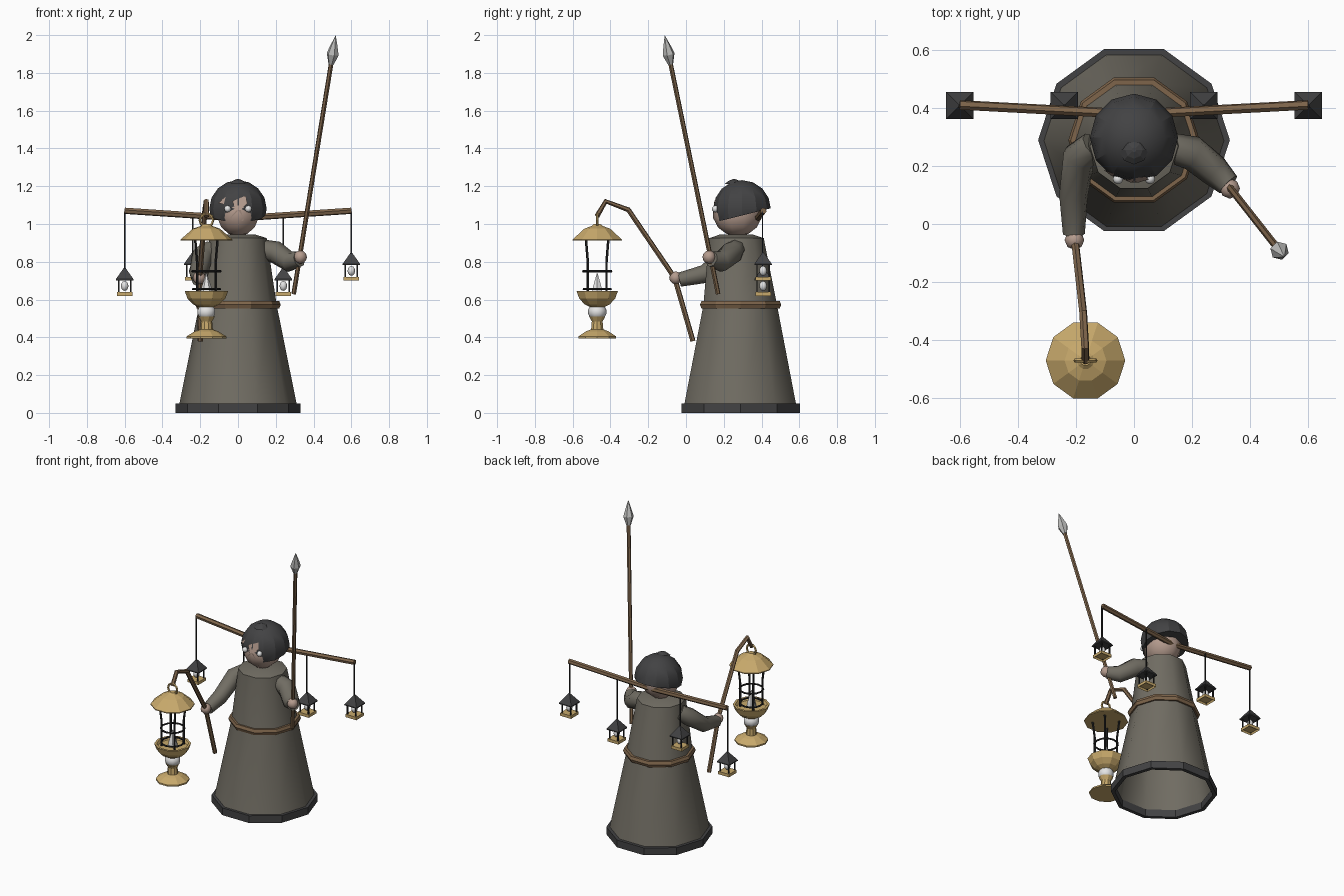
import bpy, bmesh, math
from mathutils import Vector, Matrix

if "Cube" in bpy.data.objects:
    bpy.data.objects.remove(bpy.data.objects["Cube"])

def material(name, r, g, b):
    m = bpy.data.materials.new(name)
    m.diffuse_color = (r, g, b, 1)
    m.use_nodes = True
    m.node_tree.nodes["Principled BSDF"].inputs["Base Color"].default_value = m.diffuse_color
    return m

ROBE = material("robe_grey", .165, .153, .125)
DARK = material("charcoal", .055, .055, .057)
IRON = material("black_iron", .02, .02, .02)
WOOD = material("wood_brown", .21, .13, .07)
GOLD = material("brass", .58, .40, .15)
SKIN = material("skin", .46, .33, .27)
WHITE = material("white_glass", .78, .78, .78)
STEEL = material("steel", .50, .50, .49)

def finish(name, bm, mat, angle=0):
    """Turn a bmesh into an object; edges flatter than the angle are smoothed."""
    bmesh.ops.recalc_face_normals(bm, faces=bm.faces)
    for f in bm.faces:
        f.smooth = angle > 0
    for e in bm.edges:
        e.smooth = len(e.link_faces) == 2 and e.calc_face_angle(0) < math.radians(angle)
    me = bpy.data.meshes.new(name)
    bm.to_mesh(me)
    bm.free()
    me.materials.append(mat)
    ob = bpy.data.objects.new(name, me)
    bpy.context.collection.objects.link(ob)
    return ob

def skin_rings(name, rings, mat, angle=0, caps=(True, True), loop=False):
    bm = bmesh.new()
    rows = [[bm.verts.new(p) for p in ring] for ring in rings]
    n = len(rows[0])
    pairs = list(zip(rows, rows[1:])) + ([(rows[-1], rows[0])] if loop else [])
    for a, b in pairs:
        for i in range(n):
            j = (i + 1) % n
            bm.faces.new((a[i], a[j], b[j], b[i]))
    if not loop:
        for cap, row in zip(caps, (rows[0], rows[-1])):
            if cap:
                bm.faces.new(row)
    return finish(name, bm, mat, angle)

def lathe(name, centre, profile, mat, n=10, angle=0, caps=(True, True), loop=False, phase=0):
    """Profile points are (radius, z) or (radius, z, y shift)."""
    cx, cy, cz = centre
    rings = []
    for p in profile:
        dy = p[2] if len(p) > 2 else 0
        rings.append([(cx + p[0] * math.cos(phase + math.tau * i / n),
                       cy + dy + p[0] * math.sin(phase + math.tau * i / n),
                       cz + p[1]) for i in range(n)])
    return skin_rings(name, rings, mat, angle, caps, loop)

def tube(name, path, radii, mat, n=6, angle=0):
    pts = [Vector(p) for p in path]
    if not isinstance(radii, (list, tuple)):
        radii = [radii] * len(pts)
    dirs = [(b - a).normalized() for a, b in zip(pts, pts[1:])]
    rings, prev, u = [], dirs[0], dirs[0].orthogonal().normalized()
    for i, p in enumerate(pts):
        t = (dirs[max(i - 1, 0)] + dirs[min(i, len(dirs) - 1)]).normalized()
        u = prev.rotation_difference(t) @ u
        v, prev = t.cross(u), t
        rings.append([p + radii[i] * (math.cos(math.tau * k / n) * u + math.sin(math.tau * k / n) * v)
                      for k in range(n)])
    return skin_rings(name, rings, mat, angle)

def ball(name, centre, radii, mat, seg=10, rows=7, angle=50):
    bm = bmesh.new()
    bmesh.ops.create_uvsphere(bm, u_segments=seg, v_segments=rows, radius=1,
                              matrix=Matrix.Translation(centre) @ Matrix.Diagonal((*radii, 1)))
    return finish(name, bm, mat, angle)

def ring(name, centre, major, minor, mat, n=12, upright=False):
    prof = [(major + minor * math.cos(a * math.tau / 5), minor * math.sin(a * math.tau / 5)) for a in range(5)]
    ob = lathe(name, (0, 0, 0), prof, mat, n, 0, loop=True)
    rot = Matrix.Rotation(math.pi / 2, 4, 'X') if upright else Matrix.Identity(4)
    ob.data.transform(Matrix.Translation(centre) @ rot)
    return ob

# Robe, hem and belt
lathe("robe", (0, .287, 0), [(.312, .04), (.205, .57), (.152, .925, -.02), (.09, .945, -.02)],
      ROBE, angle=45, caps=(False, True))
lathe("hem", (0, .289, 0), [(.305, 0), (.33, 0), (.33, .05), (.305, .05)], DARK, loop=True)
lathe("belt", (0, .289, 0), [(.20, .553), (.218, .553), (.226, .573), (.218, .592), (.20, .592)], WOOD, loop=True)

# Head and eyes
ball("head", (0, .272, 1.06), (.118, .132, .125), SKIN)
for s in (-1, 1):
    ball("eye", (s * .055, .155, 1.08), (.018, .018, .018), WHITE, 8, 6)

# Helmet: a dome trimmed by a tilted plane, rising to the back
HC, HR = Vector((0, .297, 1.08)), .152
bm = bmesh.new()
bmesh.ops.create_uvsphere(bm, u_segments=12, v_segments=8, radius=HR, matrix=Matrix.Translation(HC))
cut = bmesh.ops.bisect_plane(bm, geom=bm.verts[:] + bm.edges[:] + bm.faces[:],
                             plane_co=(0, .297, 1.045), plane_no=(0, .25, -1), clear_outer=True)
bmesh.ops.holes_fill(bm, edges=[e for e in bm.edges if e.is_boundary], sides=0)
finish("helmet", bm, DARK, 24)
lathe("helmet_knob", (0, .255, 0), [(.05, 1.212), (.03, 1.228), (.008, 1.237)], DARK, 8)

# Skin showing through the face opening
patches = [[(-.03, 1.12), (.04, 1.15), (.05, 1.11), (.015, 1.075), (-.01, 1.07)],
           [(-.01, 1.07), (.015, 1.075), (.03, 1.02), (-.005, 1.005), (-.045, 1.03)],
           [(-.105, 1.11), (-.065, 1.145), (-.075, 1.105)]]
bm = bmesh.new()
for patch in patches:
    bm.faces.new([bm.verts.new((x, HC.y - math.sqrt((HR * 1.02) ** 2 - x * x - (z - HC.z) ** 2), z))
                  for x, z in patch])
finish("face_patches", bm, SKIN)

# Arms and hands
tube("left_sleeve", [(-.14, .27, .865), (-.19, .23, .83), (-.208, .10, .735), (-.207, -.035, .705)],
     [.05, .058, .05, .038], ROBE, 8, 60)
tube("right_sleeve", [(.12, .265, .87), (.20, .245, .85), (.275, .185, .80), (.325, .135, .815)],
     [.05, .06, .055, .042], ROBE, 8, 60)
ball("left_hand", (-.205, -.055, .715), (.034, .034, .034), SKIN, 8, 6)
ball("right_hand", (.33, .122, .825), (.035, .035, .035), SKIN, 8, 6)

# Spear
foot, top = Vector((.295, .17, .63)), Vector((.494, -.083, 1.855))
tube("spear_shaft", [foot, top], .0125, WOOD)
d = (top - foot).normalized()
tube("spear_head", [top + d * h for h in (-.01, .045, .09, .147)], [.014, .033, .02, .001], STEEL)

# Hooked staff
tube("staff", [(-.20, .037, .38), (-.203, -.06, .715), (-.175, -.305, 1.075),
               (-.168, -.425, 1.12), (-.167, -.472, 1.04)], .014, WOOD)

# Large lantern
L = (-.167, -.47, 0)
lathe("lantern_foot", L, [(.105, .395), (.105, .405), (.062, .432), (.034, .442), (.03, .485), (.045, .51)],
      GOLD)
ball("lantern_globe", (L[0], L[1], .535), (.05, .05, .045), WHITE, 10, 7)
lathe("lantern_bowl", L, [(.04, .56), (.07, .575), (.10, .605), (.115, .645), (.10, .645), (.09, .63)], GOLD)
lathe("lantern_flame", L, [(.034, .63), (.028, .66), (.002, .74)], WHITE, 6)
for z, r in ((.75, .075), (.655, .072)):
    ring("lantern_hoop", (L[0], L[1], z), r, .006, IRON)
for k in range(4):
    c, s = math.cos(math.pi * (k + .5) / 2), math.sin(math.pi * (k + .5) / 2)
    tube("lantern_post", [(L[0] + r * c, L[1] + r * s, z) for r, z in
                          ((.07, .635), (.07, .80), (.084, .92))], .007, IRON, 5)
lathe("lantern_roof", L, [(.137, .912), (.137, .918), (.072, .975), (.03, .99), (.018, 1.0)], GOLD)
ring("lantern_ring", (L[0], L[1], 1.02), .035, .007, GOLD, 10, True)

# Carrying pole
tube("carrying_pole", [(-.60, .41, 1.07), (0, .378, 1.03), (.60, .41, 1.07)], .017, WOOD)

# Small hanging lanterns: x and height of the underside
for x, z in ((-.60, .62), (-.24, .70), (.24, .62), (.60, .70)):
    c, q = (x, .408, z), math.pi / 4
    tube("cord", [(x, .405, z + .145), (x, .405, 1.03 + abs(x) * .06)], .005, IRON, 4)
    lathe("small_roof", c, [(.066, .082), (.066, .088), (.004, .15)], DARK, 4, phase=q)
    lathe("small_tray", c, [(.05, .012), (.058, 0), (.058, .02), (.048, .02)], GOLD, 4, phase=q)
    ball("small_bulb", (x, .408, z + .052), (.02, .02, .026), WHITE, 8, 6)
    for sx in (-1, 1):
        for sy in (-1, 1):
            tube("small_post", [(x + sx * .032, .408 + sy * .032, z + .01),
                                (x + sx * .032, .408 + sy * .032, z + .085)], .005, IRON, 4)
